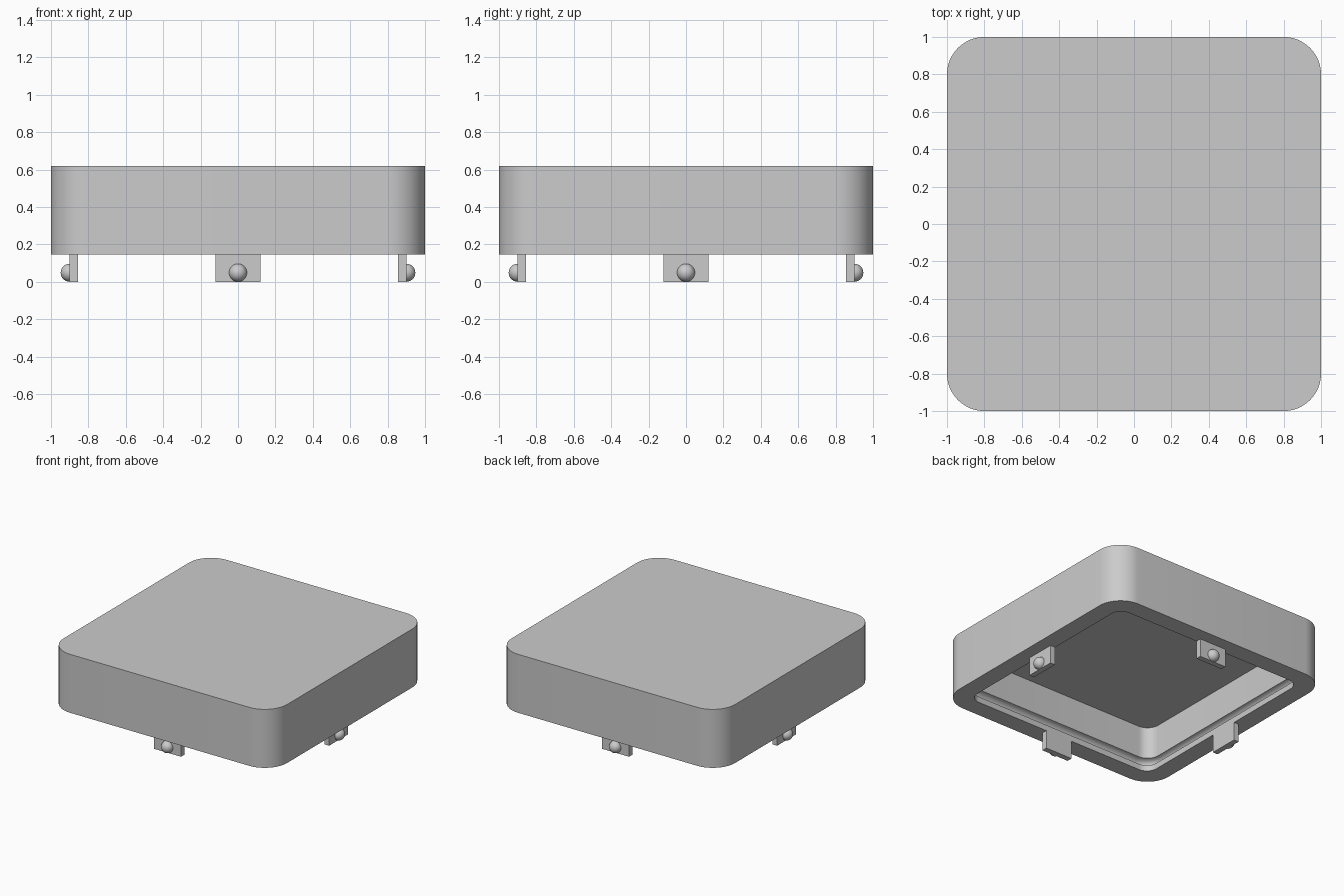
import bpy, bmesh, math
from mathutils import Matrix, Vector

old = bpy.data.objects.get("Cube")
if old:
    bpy.data.objects.remove(old, do_unlink=True)

grey = bpy.data.materials.new("plain grey")
grey.use_nodes = True
COLOUR = (0.6, 0.6, 0.6, 1)
grey.diffuse_color = COLOUR
grey.node_tree.nodes["Principled BSDF"].inputs["Base Color"].default_value = COLOUR

BASE, TOP, CEILING = 0.147, 0.62, 0.549
TAB_IN, TAB_OUT = 0.856, 0.9
WALL, WALL_R = 0.905, 0.1
LIP_TOP, GROOVE_R = 0.194, 0.049
STEPS = 12


def finish(bm, name):
    bmesh.ops.recalc_face_normals(bm, faces=bm.faces)
    mesh = bpy.data.meshes.new(name)
    bm.to_mesh(mesh)
    bm.free()
    mesh.materials.append(grey)
    obj = bpy.data.objects.new(name, mesh)
    bpy.context.collection.objects.link(obj)
    bpy.ops.object.select_all(action='DESELECT')
    obj.select_set(True)
    bpy.context.view_layer.objects.active = obj
    bpy.ops.object.shade_smooth_by_angle(angle=math.radians(30))
    return obj


def rounded_ring(bm, half, radius, z):
    ring = []
    for corner in range(4):
        turn = Matrix.Rotation(corner * math.pi / 2, 3, 'Z')
        for i in range(STEPS + 1):
            a = i / STEPS * math.pi / 2
            c = half - radius
            p = Vector((c + radius * math.cos(a), c + radius * math.sin(a), z))
            ring.append(bm.verts.new(turn @ p))
    return ring


# Hollow lid: outer wall, thick lip, snap groove, thin inner wall and ceiling
bm = bmesh.new()
sections = [(1, 0.2, TOP), (1, 0.2, BASE),
            (TAB_IN, 0.09, BASE), (TAB_IN, 0.09, LIP_TOP)]
for i in range(9):
    a = math.pi * i / 8
    out = GROOVE_R * math.sin(a)
    sections.append((WALL + out, WALL_R + out, LIP_TOP + GROOVE_R * (1 - math.cos(a))))
sections.append((WALL, WALL_R, CEILING))
rings = [rounded_ring(bm, *s) for s in sections]
for lower, upper in zip(rings, rings[1:]):
    for i in range(len(lower)):
        j = (i + 1) % len(lower)
        bm.faces.new((lower[i], lower[j], upper[j], upper[i]))
bm.faces.new(rings[0])
bm.faces.new(rings[-1])
finish(bm, "lid_shell")

# Four clip tabs, each with a half-round snap bump on its outer face
for side, k in (("front", 0), ("left", 1), ("back", 2), ("right", 3)):
    turn = Matrix.Rotation(k * math.pi / 2, 4, 'Z')
    bm = bmesh.new()
    place = (Matrix.Translation((0, -(TAB_IN + TAB_OUT) / 2, BASE / 2))
             @ Matrix.Diagonal((0.24, TAB_OUT - TAB_IN, BASE, 1)))
    bmesh.ops.create_cube(bm, size=1, matrix=turn @ place)
    finish(bm, side + "_clip_tab")

    bm = bmesh.new()
    bmesh.ops.create_uvsphere(bm, u_segments=32, v_segments=16, radius=0.048)
    bmesh.ops.bisect_plane(bm, geom=bm.verts[:] + bm.edges[:] + bm.faces[:],
                           plane_co=(0, 0, 0), plane_no=(0, 1, 0), clear_outer=True)
    bm.transform(turn @ Matrix.Translation((0, -TAB_OUT, 0.049)))
    finish(bm, side + "_snap_bump")
